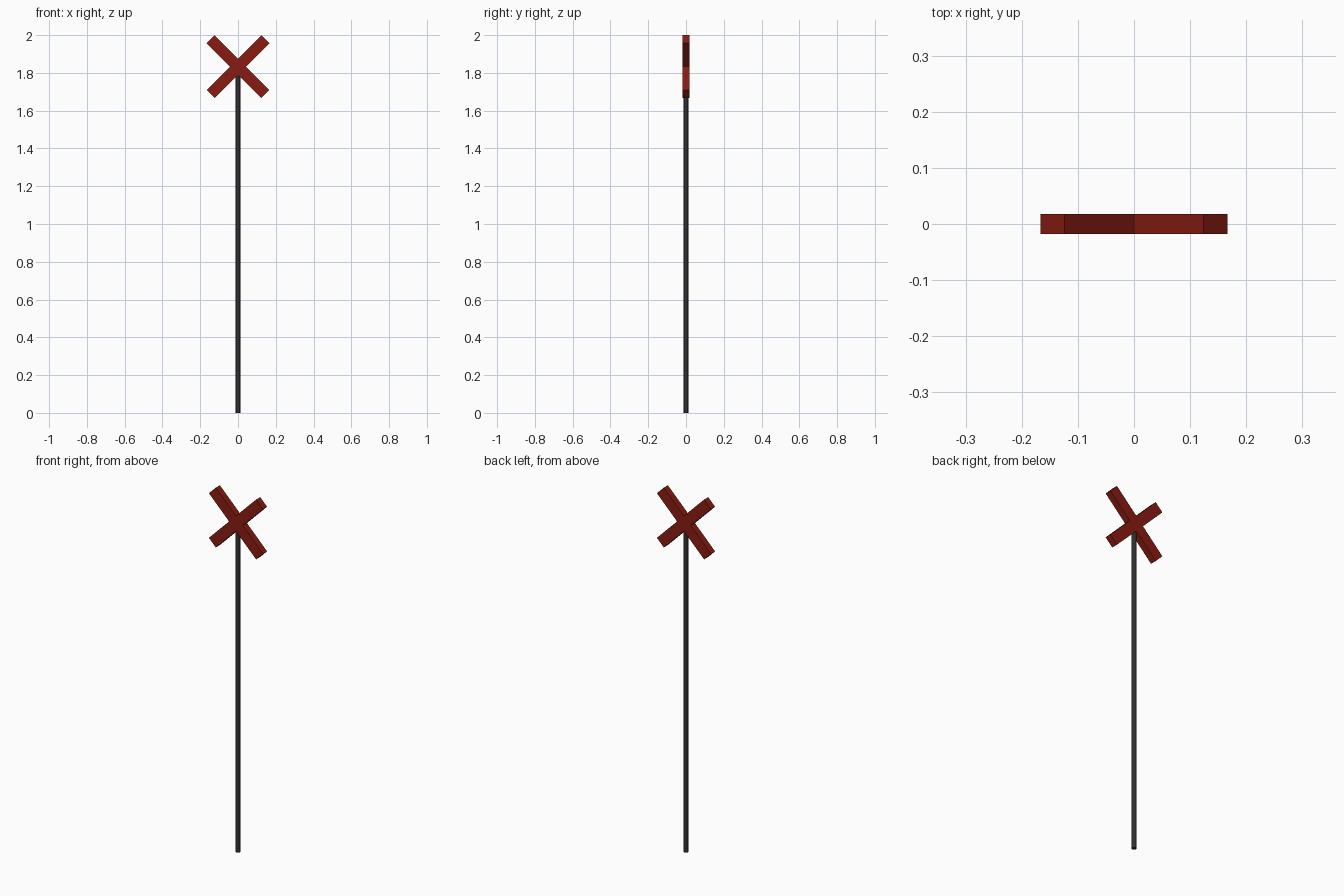
import bpy, bmesh, math
from mathutils import Matrix

if "Cube" in bpy.data.objects:
    bpy.data.objects.remove(bpy.data.objects["Cube"])


def material(name, color):
    m = bpy.data.materials.new(name)
    m.diffuse_color = (*color, 1)
    m.use_nodes = True
    m.node_tree.nodes["Principled BSDF"].inputs["Base Color"].default_value = m.diffuse_color
    return m


def finish(bm, name, mat):
    bmesh.ops.recalc_face_normals(bm, faces=bm.faces)
    mesh = bpy.data.meshes.new(name)
    bm.to_mesh(mesh)
    bm.free()
    mesh.materials.append(mat)
    obj = bpy.data.objects.new(name, mesh)
    bpy.context.collection.objects.link(obj)
    return obj


red = material("red_paint", (0.25, 0.012, 0.006))
dark = material("dark_metal", (0.03, 0.03, 0.03))

CENTER_Z = 1.8335
HALF_LEN, HALF_WID, THICK = 0.2055, 0.03, 0.036

# Cross head: plus-shaped profile, turned 45 degrees and extruded in y
bm = bmesh.new()
points = []
for i in range(4):
    c, s = math.cos(i * math.pi / 2), math.sin(i * math.pi / 2)
    for u, v in ((HALF_LEN, -HALF_WID), (HALF_LEN, HALF_WID), (HALF_WID, HALF_WID)):
        points.append((u * c - v * s, u * s + v * c))
face = bm.faces.new([bm.verts.new((x, -THICK / 2, z)) for x, z in points])
ext = bmesh.ops.extrude_face_region(bm, geom=[face], use_keep_orig=True)
new_verts = [g for g in ext["geom"] if isinstance(g, bmesh.types.BMVert)]
bmesh.ops.translate(bm, verts=new_verts, vec=(0, THICK, 0))
bmesh.ops.transform(bm, verts=bm.verts,
                    matrix=Matrix.Translation((0, 0, CENTER_Z)) @ Matrix.Rotation(math.pi / 4, 4, 'Y'))
finish(bm, "cross_head", red)

# Pole: thin round post running up into the cross
POLE_TOP = 1.82
bm = bmesh.new()
bmesh.ops.create_cone(bm, cap_ends=True, segments=12, radius1=0.012, radius2=0.012,
                      depth=POLE_TOP, matrix=Matrix.Translation((0, 0, POLE_TOP / 2)))
pole = finish(bm, "pole", dark)
bpy.context.view_layer.objects.active = pole
pole.select_set(True)
bpy.ops.object.shade_smooth_by_angle(angle=math.radians(40))
